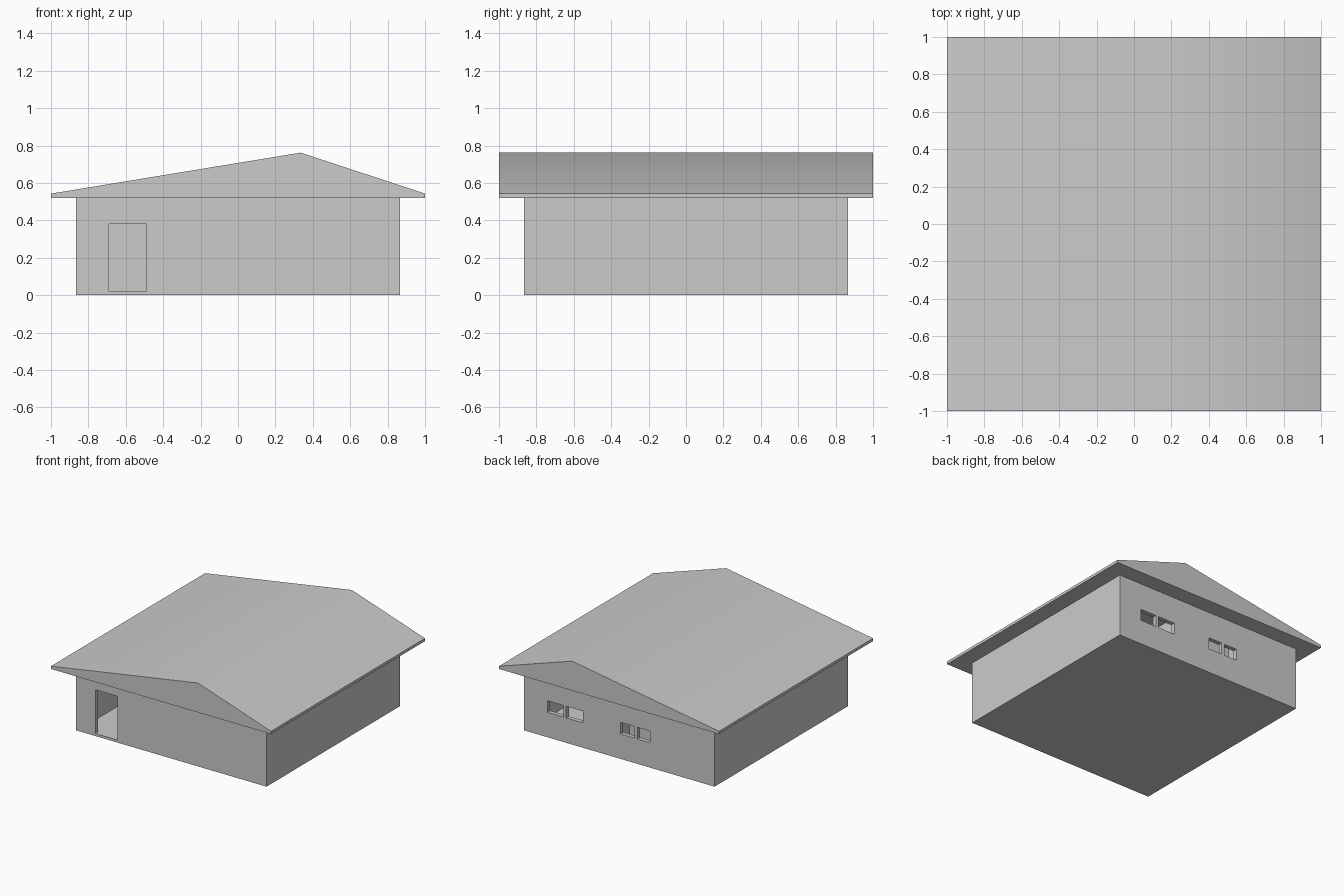
import bpy
import bmesh
import math
from mathutils import Matrix, Vector

if "Cube" in bpy.data.objects:
    bpy.data.objects.remove(bpy.data.objects["Cube"])

HALF = 0.865     # outer wall half width
WALL = 0.035     # wall thickness
FLOOR = 0.02
EAVE = 0.52
INNER = HALF - WALL


def box(name, x0, x1, y0, y1, z0, z1):
    """Axis-aligned box from its limits."""
    bm = bmesh.new()
    size = Vector((x1 - x0, y1 - y0, z1 - z0))
    mid = Vector((x0 + x1, y0 + y1, z0 + z1)) / 2
    bmesh.ops.create_cube(bm, size=1.0,
                          matrix=Matrix.Translation(mid) @ Matrix.Diagonal(size.to_4d()))
    mesh = bpy.data.meshes.new(name)
    bm.to_mesh(mesh)
    bm.free()
    obj = bpy.data.objects.new(name, mesh)
    bpy.context.collection.objects.link(obj)
    return obj


def activate(obj):
    bpy.ops.object.select_all(action='DESELECT')
    obj.select_set(True)
    bpy.context.view_layer.objects.active = obj


def cut(target, *limits):
    """Subtract a box and remove the cutter."""
    cutter = box("cutter", *limits)
    cutter.hide_render = True
    mod = target.modifiers.new("cut", 'BOOLEAN')
    mod.operation = 'DIFFERENCE'
    mod.solver = 'EXACT'
    mod.object = cutter
    activate(target)
    bpy.ops.object.modifier_apply(modifier=mod.name)
    bpy.data.objects.remove(cutter, do_unlink=True)


# Outer walls and floor: one hollowed block
walls = box("walls", -HALF, HALF, -HALF, HALF, 0, EAVE)
cut(walls, -INNER, INNER, -INNER, INNER, FLOOR, EAVE + 0.1)

# Front doorway
cut(walls, -0.69, -0.49, -HALF - 0.05, -INNER + 0.05, FLOOR + 0.001, 0.38)

# Two pairs of back windows
for x0, x1 in ((0.51, 0.655), (0.33, 0.483), (-0.137, -0.01), (-0.28, -0.164)):
    cut(walls, x0, x1, INNER - 0.05, HALF + 0.05, 0.205, 0.30)

# Inner partitions: a bedroom and a small bathroom behind the windows
box("bedroom_side_wall", 0.105, 0.14, 0.0, INNER, FLOOR, EAVE)
box("bedroom_front_wall", 0.36, INNER, 0.0, WALL, FLOOR, EAVE)
box("bathroom_side_wall", -0.475, -0.44, 0.55, INNER, FLOOR, EAVE)
box("bathroom_front_wall", -0.475, 0.105, 0.55, 0.585, FLOOR, EAVE)

# Roof: off-centre gable profile extruded front to back
profile = [(-1, EAVE), (1, EAVE), (1, 0.543), (0.335, 0.762), (-1, 0.543)]
bm = bmesh.new()
face = bm.faces.new([bm.verts.new((x, -1, z)) for x, z in profile])
side = bmesh.ops.extrude_face_region(bm, geom=[face])
bmesh.ops.translate(bm, vec=(0, 2, 0),
                    verts=[g for g in side["geom"] if isinstance(g, bmesh.types.BMVert)])
bmesh.ops.recalc_face_normals(bm, faces=bm.faces)
mesh = bpy.data.meshes.new("roof")
bm.to_mesh(mesh)
bm.free()
roof = bpy.data.objects.new("roof", mesh)
bpy.context.collection.objects.link(roof)
activate(roof)
bpy.ops.object.shade_smooth_by_angle(angle=math.radians(30))
